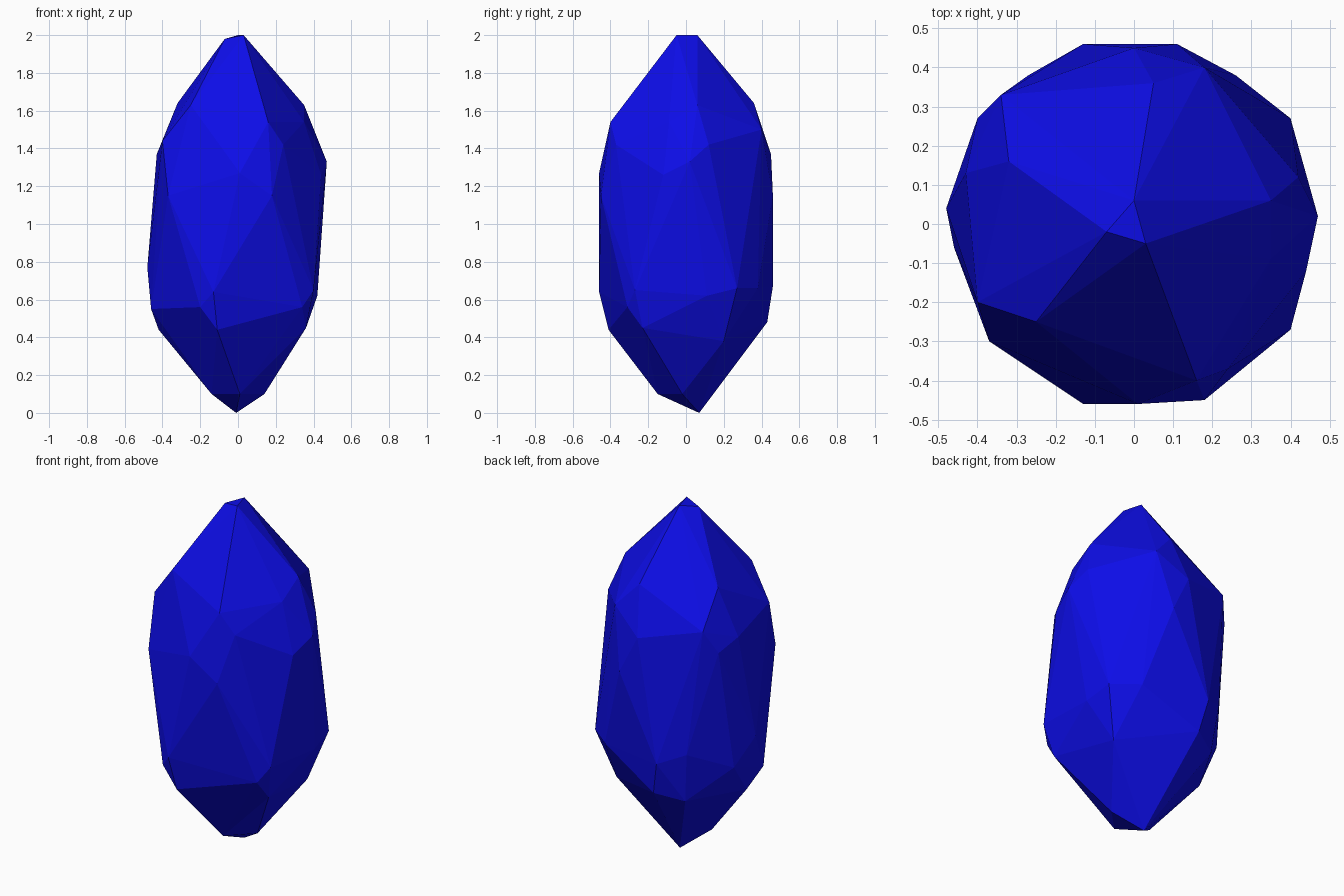
import bpy
import bmesh
from mathutils import Vector

# Remove the default cube only
default_cube = bpy.data.objects.get("Cube")
if default_cube:
    bpy.data.objects.remove(default_cube, do_unlink=True)

# Corner points of the cut stone in hundredths of a unit, tier by tier
TIERS = {
    "top_tip": [(-7, -2, 198), (0, 6, 200), (3, -5, 200)],
    "crown": [(35, 6, 163), (5, 36, 164), (-32, 16, 164), (-25, -25, 163),
              (16, -40, 154), (35, -9, 154)],
    "shoulder": [(18, 40, 150), (42, 12, 142), (0, 45, 137), (-34, 33, 145),
                 (-43, 13, 137), (-40, -20, 144), (24, -37, 142)],
    "upper_girdle": [(47, 2, 133), (44, -12, 126), (18, -45, 115), (1, -46, 127),
                     (-37, -30, 115), (-40, 27, 132), (11, 46, 115)],
    "lower_girdle": [(40, 27, 66), (42, 11, 62), (40, -27, 65), (-13, -46, 64),
                     (-48, 4, 77), (-27, 38, 73), (-13, 46, 67), (26, 38, 66)],
    "pavilion": [(31, 20, 38), (36, -23, 45), (34, -31, 56), (-11, -41, 44),
                 (-20, -41, 56), (-46, -6, 55), (-42, 4, 44), (-43, 17, 62),
                 (-24, 35, 44), (-9, 43, 48)],
    "bottom_tip": [(14, -2, 10), (1, -15, 10), (-14, -4, 10), (-1, 7, 0)],
}


def flat_material(name, colour):
    """Make a plain material with matching viewport and render colour."""
    material = bpy.data.materials.new(name)
    material.use_nodes = True
    material.diffuse_color = colour
    shader = next(node for node in material.node_tree.nodes
                  if node.type == "BSDF_PRINCIPLED")
    shader.inputs["Base Color"].default_value = colour
    return material


def faceted_stone(name, tiers, material):
    """Wrap flat facets around all the tier corners."""
    bm = bmesh.new()
    for corners in tiers.values():
        for corner in corners:
            bm.verts.new(Vector(corner) / 100)
    hull = bmesh.ops.convex_hull(bm, input=bm.verts)

    # Drop any corners that ended up inside the stone
    loose = [vert for vert in bm.verts if not vert.link_faces]
    bmesh.ops.delete(bm, geom=loose, context="VERTS")
    bmesh.ops.recalc_face_normals(bm, faces=bm.faces)
    for face in bm.faces:
        face.smooth = False

    mesh = bpy.data.meshes.new(name)
    bm.to_mesh(mesh)
    bm.free()
    mesh.materials.append(material)
    stone = bpy.data.objects.new(name, mesh)
    bpy.context.scene.collection.objects.link(stone)
    return stone


# Deep blue crystal
blue = flat_material("deep_blue", (0.004, 0.004, 0.8, 1.0))
faceted_stone("crystal", TIERS, blue)
